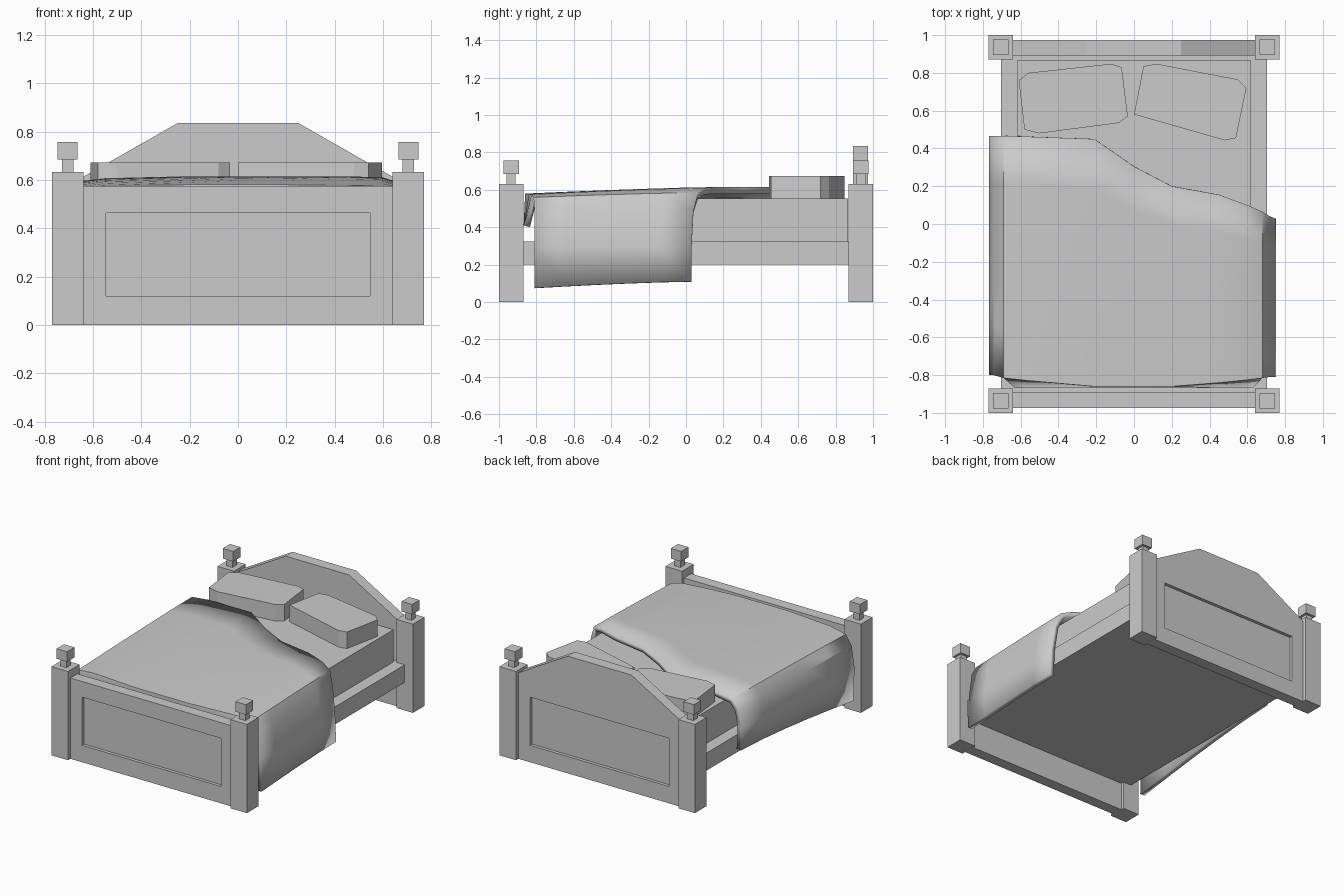
import bpy, bmesh
from mathutils import Vector

if "Cube" in bpy.data.objects:
    bpy.data.objects.remove(bpy.data.objects["Cube"])


def make_object(name, bm):
    bmesh.ops.recalc_face_normals(bm, faces=bm.faces)
    mesh = bpy.data.meshes.new(name)
    bm.to_mesh(mesh)
    bm.free()
    ob = bpy.data.objects.new(name, mesh)
    bpy.context.collection.objects.link(ob)
    return ob


def add_box(bm, x0, x1, y0, y1, z0, z1):
    for v in bmesh.ops.create_cube(bm, size=1)["verts"]:
        v.co = Vector((x0 if v.co.x < 0 else x1,
                       y0 if v.co.y < 0 else y1,
                       z0 if v.co.z < 0 else z1))


def box(name, *bounds):
    bm = bmesh.new()
    add_box(bm, *bounds)
    return make_object(name, bm)


def prism(name, points, direction):
    bm = bmesh.new()
    face = bm.faces.new([bm.verts.new(p) for p in points])
    ext = bmesh.ops.extrude_face_region(bm, geom=[face])
    new = [v for v in ext["geom"] if isinstance(v, bmesh.types.BMVert)]
    bmesh.ops.translate(bm, verts=new, vec=direction)
    return make_object(name, bm)


# Corner posts with neck and cube finial
for sy, end in ((-1, "foot"), (1, "head")):
    for sx, side in ((-1, "left"), (1, "right")):
        bm = bmesh.new()
        cx, cy = sx * 0.705, sy * 0.935
        for h, z0, z1 in ((0.065, 0, 0.632), (0.024, 0.632, 0.685), (0.041, 0.685, 0.757)):
            add_box(bm, cx - h, cx + h, cy - h, cy + h, z0, z1)
        make_object(f"{end}_post_{side}", bm)


# End boards with a recessed outer panel
def end_board(name, profile, sy):
    ob = prism(name, [(x, sy * 0.893, z) for x, z in profile], (0, sy * 0.08, 0))
    y0, y1 = sorted((sy * 0.95, sy * 1.05))
    cutter = box(name + "_panel_cutter", -0.547, 0.547, y0, y1, 0.12, 0.463)
    cutter.hide_render = True
    cutter.hide_viewport = True
    mod = ob.modifiers.new("panel", 'BOOLEAN')
    mod.operation = 'DIFFERENCE'
    mod.solver = 'EXACT'
    mod.object = cutter


end_board("footboard", [(-0.645, 0), (0.645, 0), (0.645, 0.575), (-0.645, 0.575)], -1)
end_board("headboard", [(-0.645, 0), (0.645, 0), (0.645, 0.61), (0.25, 0.835),
                        (-0.25, 0.835), (-0.645, 0.61)], 1)

# Base frame and mattress
box("bed_base", -0.705, 0.705, -0.895, 0.895, 0.2, 0.325)
box("mattress", -0.62, 0.62, -0.81, 0.865, 0.325, 0.555)

# Pillows
pillows = {
    "pillow_left": [(-0.61, 0.76), (-0.56, 0.80), (-0.12, 0.848), (-0.065, 0.83),
                    (-0.033, 0.57), (-0.08, 0.535), (-0.5, 0.48), (-0.58, 0.50)],
    "pillow_right": [(0.0, 0.58), (0.05, 0.835), (0.12, 0.848), (0.55, 0.765),
                     (0.595, 0.72), (0.54, 0.455), (0.48, 0.443)],
}
for name, outline in pillows.items():
    prism(name, [(x, y, 0.555) for x, y in outline], (0, 0, 0.118))

# Blanket: lengthwise strips (x, foot y, head y, foot z, head z) draped across the bed
strips = [
    (-0.76, -0.80, 0.465, 0.11, 0.24), (-0.768, -0.80, 0.465, 0.35, 0.40),
    (-0.745, -0.80, 0.465, 0.50, 0.52), (-0.69, -0.815, 0.467, 0.56, 0.59),
    (-0.55, -0.83, 0.462, 0.578, 0.607), (-0.21, -0.86, 0.45, 0.58, 0.615),
    (0.0, -0.86, 0.305, 0.58, 0.615), (0.20, -0.86, 0.20, 0.58, 0.615),
    (0.45, -0.84, 0.155, 0.578, 0.615), (0.60, -0.825, 0.10, 0.575, 0.61),
    (0.68, -0.815, 0.065, 0.56, 0.585), (0.72, -0.81, 0.04, 0.49, 0.49),
    (0.745, -0.81, 0.03, 0.30, 0.30), (0.752, -0.81, 0.03, 0.075, 0.11),
]
ROWS = 5
bm = bmesh.new()
grid = []
for x, y0, y1, z0, z1 in strips:
    grid.append([bm.verts.new((x, y0 + (y1 - y0) * t / ROWS, z0 + (z1 - z0) * (1 - (1 - t / ROWS) ** 1.4)))
                 for t in range(ROWS + 1)])
for a, b in zip(grid, grid[1:]):
    for r in range(ROWS):
        bm.faces.new((a[r], b[r], b[r + 1], a[r + 1]))
# tucked flap at the foot end
flap = [bm.verts.new((max(-0.63, min(0.63, c[0].co.x)), -0.868, 0.41)) for c in grid[3:11]]
for i in range(7):
    bm.faces.new((grid[3 + i][0], flap[i], flap[i + 1], grid[4 + i][0]))
blanket = make_object("blanket", bm)
me = blanket.data
if sum(p.normal.z * p.area for p in me.polygons) < 0:
    me.flip_normals()
solid = blanket.modifiers.new("thickness", 'SOLIDIFY')
solid.thickness = 0.035
solid.offset = -1
bpy.context.view_layer.objects.active = blanket
blanket.select_set(True)
bpy.ops.object.shade_smooth_by_angle()
